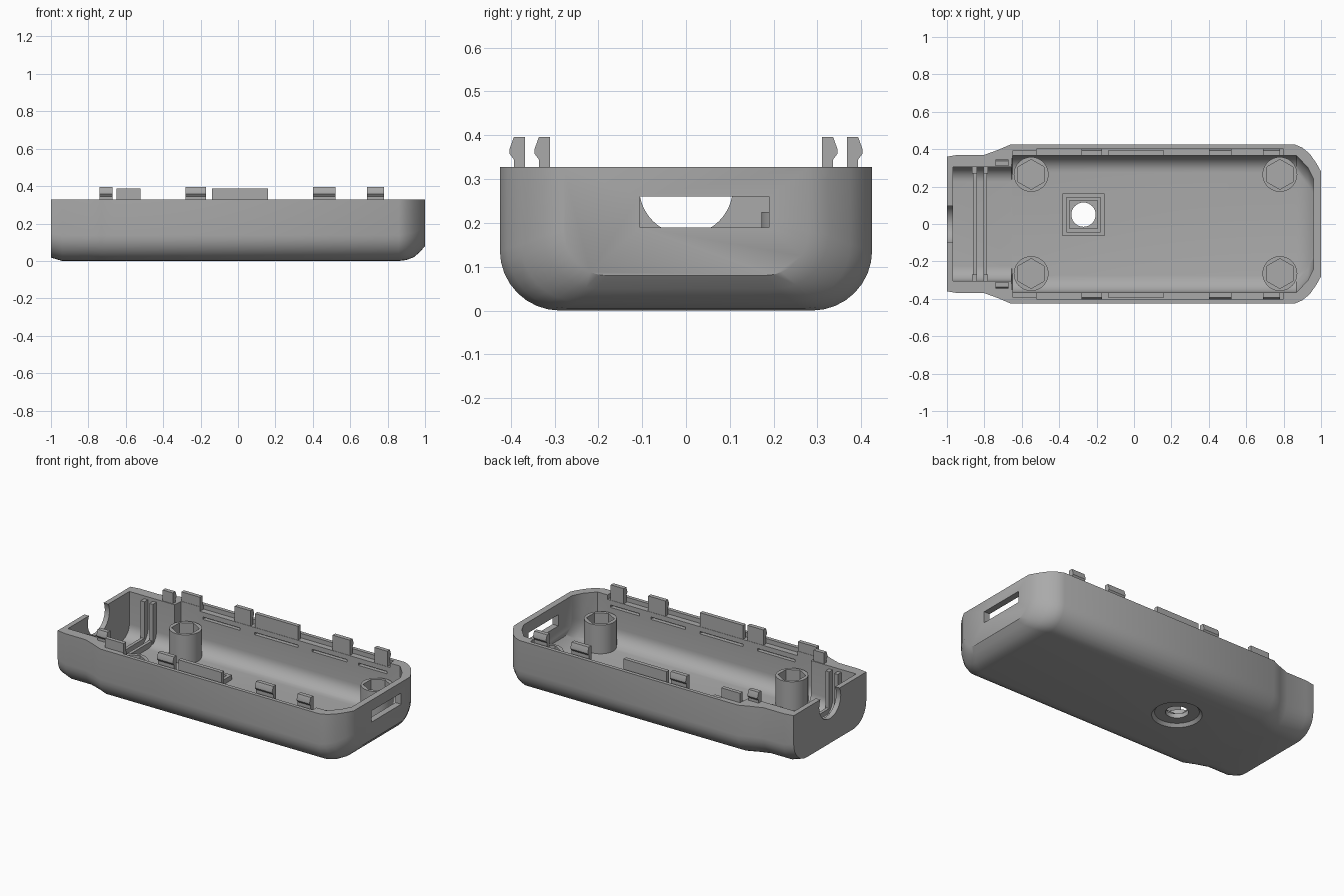
import bpy, bmesh, math
from mathutils import Matrix, Vector

if "Cube" in bpy.data.objects:
    bpy.data.objects.remove(bpy.data.objects["Cube"])

grey = bpy.data.materials.new("plain grey plastic")
grey.use_nodes = True
grey.diffuse_color = (0.4, 0.4, 0.4, 1)
grey.node_tree.nodes["Principled BSDF"].inputs["Base Color"].default_value = (0.4, 0.4, 0.4, 1)
RIM = 0.328


def make(name, bm):
    bmesh.ops.recalc_face_normals(bm, faces=bm.faces)
    mesh = bpy.data.meshes.new(name)
    bm.to_mesh(mesh)
    bm.free()
    ob = bpy.data.objects.new(name, mesh)
    mesh.materials.append(grey)
    bpy.context.collection.objects.link(ob)
    return ob


def box(name, x, y, z):
    """Box from three (low, high) ranges."""
    bm = bmesh.new()
    bmesh.ops.create_cube(bm, size=1)
    for v in bm.verts:
        v.co = Vector([(a + b) / 2 + c * (b - a) for (a, b), c in zip((x, y, z), v.co)])
    return make(name, bm)


def cylinder(name, x, y, z, r, sides=40, r2=None):
    bm = bmesh.new()
    bmesh.ops.create_cone(bm, cap_ends=True, segments=sides, radius1=r,
                          radius2=r if r2 is None else r2, depth=z[1] - z[0],
                          matrix=Matrix.Translation((x, y, (z[0] + z[1]) / 2)))
    return make(name, bm)


def loft(name, stations, top, steps=8):
    """Skin U-shaped sections given as (x, half width, bottom, corner radius)."""
    bm = bmesh.new()
    rings = []
    for x, w, low, r in stations:
        half = [(w, top)]
        for i in range(steps + 1):
            a = math.pi / 2 * i / steps
            half.append((w - r + r * math.cos(a), low + r - r * math.sin(a)))
        pts = half + [(-y, z) for y, z in reversed(half)]
        rings.append([bm.verts.new((x, y, z)) for y, z in pts])
    n = len(rings[0])
    for a, b in zip(rings, rings[1:]):
        for i in range(n):
            j = (i + 1) % n
            bm.faces.new((a[i], a[j], b[j], b[i]))
    bm.faces.new(rings[0])
    bm.faces.new(rings[-1])
    return make(name, bm)


def extrude_x(name, profile, x0, x1):
    bm = bmesh.new()
    face = bm.faces.new([bm.verts.new((x0, y, z)) for y, z in profile])
    new = bmesh.ops.extrude_face_region(bm, geom=[face])["geom"]
    bmesh.ops.translate(bm, vec=(x1 - x0, 0, 0),
                        verts=[v for v in new if isinstance(v, bmesh.types.BMVert)])
    return make(name, bm)


def cut(ob, tool):
    mod = ob.modifiers.new("cut", "BOOLEAN")
    mod.operation, mod.solver, mod.object = "DIFFERENCE", "EXACT", tool
    bpy.context.view_layer.objects.active = ob
    bpy.ops.object.modifier_apply(modifier=mod.name)
    bpy.data.objects.remove(tool)


# Hollow tray with a narrow neck and a rounded nose
shell = loft("case_shell", [
    (-1, 0.36, 0.018, 0.13), (-0.94, 0.37, 0, 0.135), (-0.8, 0.37, 0, 0.135),
    (-0.73, 0.395, 0, 0.137), (-0.66, 0.425, 0, 0.137), (0.86, 0.425, 0, 0.137),
    (0.9, 0.408, 0.005, 0.137), (0.94, 0.375, 0.02, 0.13),
    (0.975, 0.325, 0.05, 0.12), (1, 0.28, 0.08, 0.1)], RIM)
cut(shell, loft("cavity", [
    (-0.968, 0.305, 0.045, 0.08), (-0.655, 0.305, 0.045, 0.08),
    (-0.65, 0.365, 0.045, 0.09), (0.87, 0.365, 0.045, 0.09),
    (0.93, 0.3, 0.07, 0.09), (0.96, 0.24, 0.1, 0.08)], 0.5))

# Cable notch in the neck end and port window in the nose
notch = cylinder("notch", 0, 0, (-0.1, 0.1), 0.107)
notch.data.transform(Matrix.Translation((-1, 0, 0.28)) @ Matrix.Rotation(math.pi / 2, 4, "Y"))
cut(shell, notch)
cut(shell, box("window", (0.9, 1.1), (-0.105, 0.19), (0.19, 0.26)))

# Rim rebate and thin slots below the clips
for s in (-1, 1):
    def side(a, b):
        return tuple(sorted((s * a, s * b)))
    cut(shell, box("rebate", (-0.52, 0.8), side(0.3, 0.402), (0.3, 0.4)))
    for x0, x1 in ((-0.5, -0.24), (-0.14, 0.16), (0.26, 0.5), (0.58, 0.78)):
        cut(shell, box("slot", (x0, x1), side(0.3, 0.39), (0.255, 0.27)))

# Button opening: square frame on the floor, countersunk hole underneath
BX, BY = -0.27, 0.05


def square(name, h, z):
    return box(name, (BX - h, BX + h), (BY - h, BY + h), z)


frame = square("button_frame", 0.113, (0.03, 0.075))
cut(frame, square("frame_step", 0.092, (0.06, 0.2)))
cut(frame, square("frame_well", 0.075, (0, 0.2)))
cut(shell, cylinder("countersink", BX, BY, (-0.01, 0.018), 0.15, r2=0.125))
cut(shell, cylinder("button_hole", BX, BY, (-0.1, 0.1), 0.065))

parts = [shell, frame]

# Screw posts with hexagonal nut pockets
for x in (-0.55, 0.78):
    for y in (-0.265, 0.265):
        post = cylinder("screw_post", x, y, (0.03, 0.225), 0.093)
        cut(post, cylinder("nut_pocket", x, y, (0.08, 0.3), 0.08, 6))
        parts.append(post)

# Snap clips and alignment plates along both rims
for s in (-1, 1):
    for x0, x1, y in ((-0.74, -0.67, 0.31), (-0.28, -0.17, 0.367),
                      (0.4, 0.52, 0.367), (0.69, 0.78, 0.367)):
        prof = [(0, 0.27), (0.026, 0.27), (0.026, 0.345), (0.036, 0.358),
                (0.036, 0.368), (0.026, 0.396), (0, 0.396)]
        parts.append(extrude_x("snap_clip", [(s * (y + d), z) for d, z in prof], x0, x1))
    for x0, x1 in ((-0.65, -0.52), (-0.14, 0.16)):
        parts.append(box("rim_plate", (x0, x1), tuple(sorted((s * 0.367, s * 0.392))),
                         (0.27, 0.387)))
    # Upright guides that hold the board edge
    for x0, x1 in ((-0.865, -0.84), (-0.805, -0.78)):
        parts.append(box("board_guide", (x0, x1), tuple(sorted((s * 0.27, s * 0.31))),
                         (0.04, 0.31)))

# Low ribs across the neck floor
for x0, x1 in ((-0.86, -0.84), (-0.805, -0.785)):
    parts.append(box("neck_rib", (x0, x1), (-0.28, 0.28), (0.04, 0.08)))

for ob in parts:
    bpy.ops.object.select_all(action="DESELECT")
    ob.select_set(True)
    bpy.context.view_layer.objects.active = ob
    bpy.ops.object.shade_smooth_by_angle(angle=math.radians(32))
